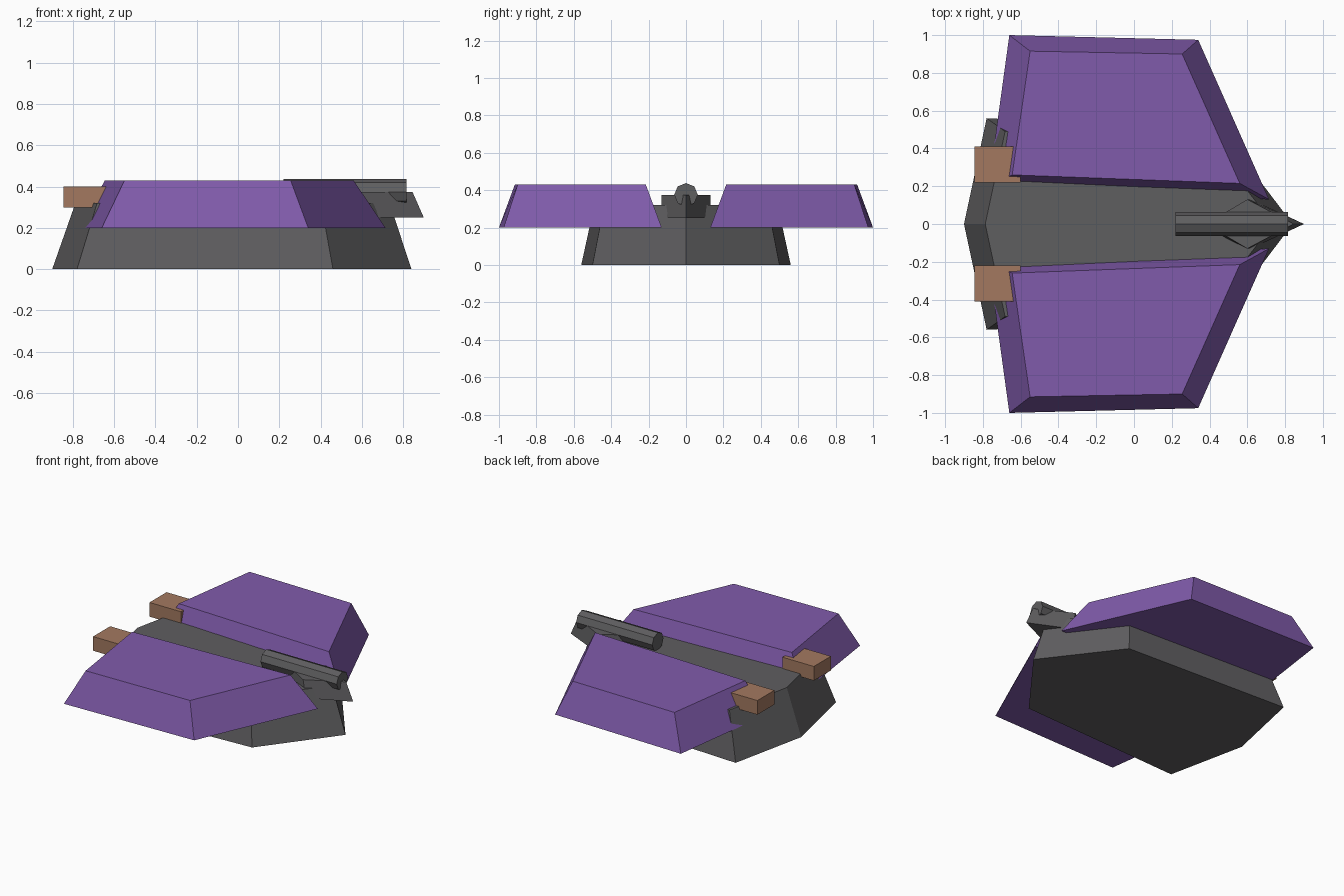
import bpy, bmesh
from math import pi

if "Cube" in bpy.data.objects:
    bpy.data.objects.remove(bpy.data.objects["Cube"], do_unlink=True)


def make_material(name, rgb):
    # 8-bit display colour to linear
    colour = [((c / 255 + 0.055) / 1.055) ** 2.4 for c in rgb] + [1]
    mat = bpy.data.materials.new(name)
    mat.use_nodes = True
    mat.diffuse_color = colour
    mat.node_tree.nodes["Principled BSDF"].inputs["Base Color"].default_value = colour
    return mat


purple = make_material("purple panel", (128, 91, 171))
grey = make_material("dark grey metal", (95, 94, 96))
brown = make_material("brown block", (163, 121, 96))


def loft(name, low, z_low, high, z_high, mat):
    """Closed solid between two outlines of equal length."""
    bm = bmesh.new()
    a = [bm.verts.new((x, y, z_low)) for x, y in low]
    b = [bm.verts.new((x, y, z_high)) for x, y in high]
    bm.faces.new(a)
    bm.faces.new(b)
    for i in range(len(a)):
        j = (i + 1) % len(a)
        bm.faces.new((a[i], a[j], b[j], b[i]))
    bmesh.ops.recalc_face_normals(bm, faces=bm.faces)
    mesh = bpy.data.meshes.new(name)
    bm.to_mesh(mesh)
    bm.free()
    mesh.materials.append(mat)
    obj = bpy.data.objects.new(name, mesh)
    bpy.context.collection.objects.link(obj)
    return obj


# Hull: six-sided base tapering upward
base = [(-0.9, 0), (-0.78, -0.56), (0.46, -0.5), (0.84, 0), (0.46, 0.5), (-0.78, 0.56)]
loft("hull", base, 0, [(x * 0.875, y * 0.875) for x, y in base], 0.32, grey)

# Side panels and rear blocks, one of each per side
panel_low = [(-0.66, 1.0), (0.34, 0.975), (0.715, 0.13), (-0.77, 0.2)]
panel_high = [(-0.55, 0.915), (0.255, 0.9), (0.56, 0.215), (-0.645, 0.26)]
block = [(-0.845, 0.22), (-0.6, 0.22), (-0.6, 0.41), (-0.845, 0.41)]
for side, s in (("left", 1), ("right", -1)):
    def flip(outline):
        return [(x, s * y) for x, y in outline]
    # The hull front points to +x, so each panel lies along one y side
    loft(f"side_panel_{side}", flip(panel_low), 0.2, flip(panel_high), 0.43, purple)
    loft(f"rear_block_{side}", flip(block), 0.3, flip(block), 0.4, brown)

# Nose: pointed mount under the barrel
nose_low = [(0.9, 0), (0.62, 0.13), (0.34, 0), (0.62, -0.13)]
nose_high = [(0.845, 0), (0.6, 0.13), (0.38, 0), (0.6, -0.13)]
loft("nose_mount", nose_low, 0.25, nose_high, 0.375, grey)

# Barrel: eight-sided tube lying along x
bpy.ops.mesh.primitive_cylinder_add(vertices=8, radius=0.063, depth=0.595,
                                    location=(0.5175, 0, 0.375), rotation=(0, pi / 2, 0))
barrel = bpy.context.object
barrel.name = "barrel"
barrel.data.materials.append(grey)
